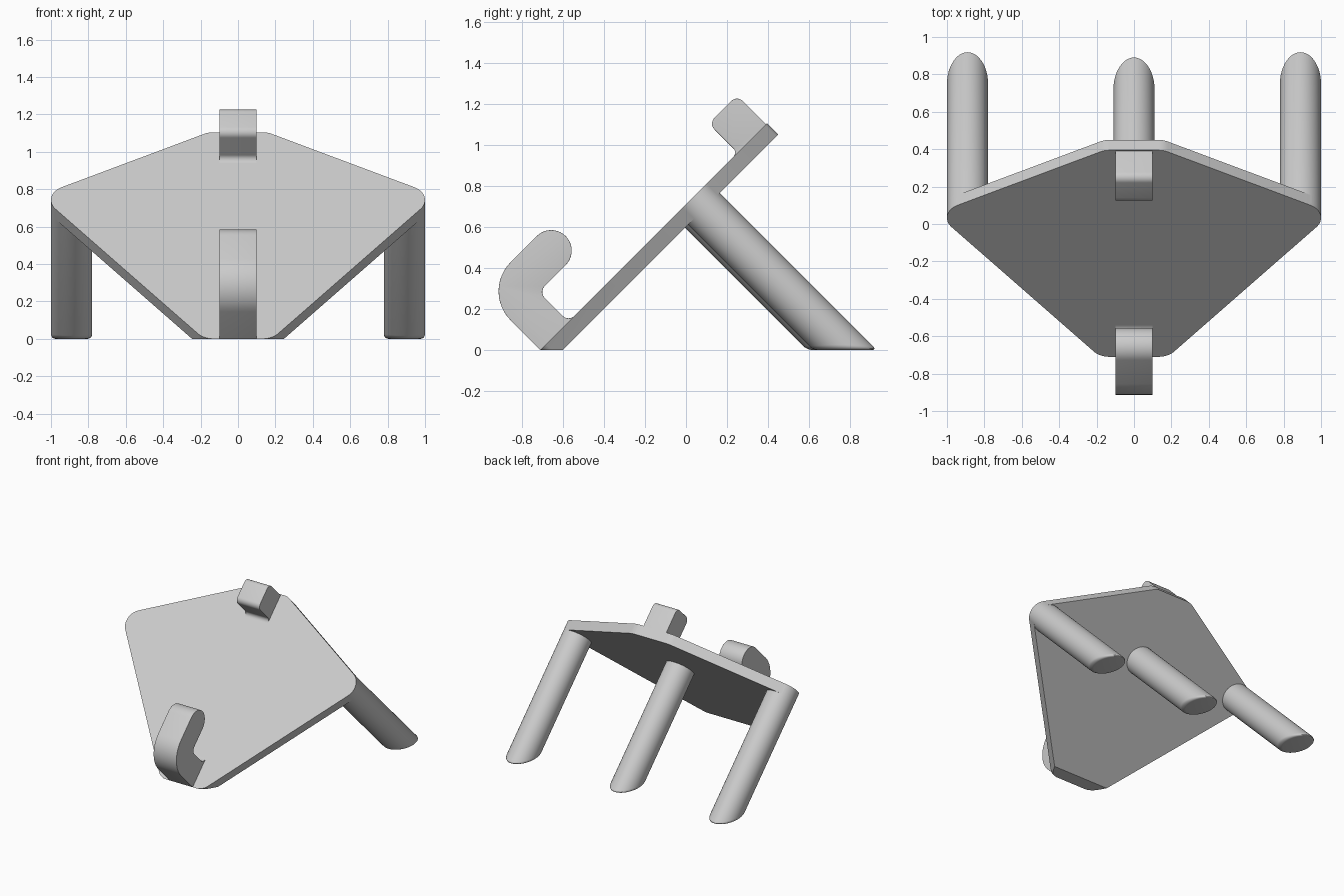
import bpy, bmesh
from math import sin, cos, radians, sqrt
from mathutils import Vector

if "Cube" in bpy.data.objects:
    bpy.data.objects.remove(bpy.data.objects["Cube"])

TILT = sqrt(0.5)          # the whole stand leans back 45 degrees
FRONT_Y = -0.71           # front lower edge of the plate

grey = bpy.data.materials.new("light_grey")
grey.diffuse_color = (0.6, 0.6, 0.6, 1)
grey.use_nodes = True
grey.node_tree.nodes["Principled BSDF"].inputs["Base Color"].default_value = grey.diffuse_color


def world(x, u, n):
    """x across, u up the slope, n out of the sloping front face."""
    return Vector((x, FRONT_Y + (u - n) * TILT, (u + n) * TILT))


def arc(cx, cy, r, a0, a1, steps=12):
    angles = [radians(a0 + (a1 - a0) * i / steps) for i in range(steps + 1)]
    return [(cx + r * cos(a), cy + r * sin(a)) for a in angles]


def prism(bottom, top):
    """Closed solid between two matching outlines."""
    bm = bmesh.new()
    a = [bm.verts.new(p) for p in bottom]
    b = [bm.verts.new(p) for p in top]
    bm.faces.new(a[::-1])
    bm.faces.new(b)
    for i in range(len(a)):
        j = (i + 1) % len(a)
        bm.faces.new((a[i], a[j], b[j], b[i]))
    bmesh.ops.recalc_face_normals(bm, faces=bm.faces[:])
    return bm


def cut_at_ground(bm):
    bmesh.ops.bisect_plane(bm, geom=bm.verts[:] + bm.edges[:] + bm.faces[:],
                           plane_co=(0, 0, 0), plane_no=(0, 0, 1), clear_inner=True)
    rim = [e for e in bm.edges if e.is_boundary]
    bmesh.ops.holes_fill(bm, edges=rim, sides=0)
    bmesh.ops.recalc_face_normals(bm, faces=bm.faces[:])
    return [e for e in bm.edges if all(abs(v.co.z) < 1e-5 for v in e.verts)]


def round_edges(bm, edges, width):
    bmesh.ops.bevel(bm, geom=edges, offset=width, offset_type='OFFSET',
                    segments=5, profile=0.5, affect='EDGES', clamp_overlap=True)


def finish(bm, name):
    bmesh.ops.recalc_face_normals(bm, faces=bm.faces[:])
    for f in bm.faces:
        f.smooth = True
    for e in bm.edges:
        e.smooth = e.calc_face_angle(0) < radians(32)
    mesh = bpy.data.meshes.new(name)
    bm.to_mesh(mesh)
    bm.free()
    mesh.materials.append(grey)
    bpy.context.collection.objects.link(bpy.data.objects.new(name, mesh))


# Sloping plate: kite outline with rounded corners, flat at the ground
half = (arc(0.13, 0.11, 0.11, -90, -39) + arc(0.89, 1.05, 0.11, -39, 62)
        + arc(0.13, 1.452, 0.11, 62, 90))
outline = half + [(-x, u) for x, u in reversed(half)]
plate = prism([world(x, u, -0.078) for x, u in outline],
              [world(x, u, 0) for x, u in outline])
cut_at_ground(plate)
finish(plate, "plate")

# Round legs square to the plate, with softened feet
for name, x, u in (("left_leg", -0.89, 1.05), ("right_leg", 0.89, 1.05),
                   ("middle_leg", 0, 1.03)):
    ring = arc(x, u, 0.11, 0, 360, 48)[:-1]
    leg = prism([world(p, q, -1.4) for p, q in ring],
                [world(p, q, -0.02) for p, q in ring])
    round_edges(leg, cut_at_ground(leg), 0.025)
    finish(leg, name)


def holder(name, profile, width):
    """Side profile (u, n) given thickness across x, side edges rounded."""
    bm = prism([world(-0.1, u, n) for u, n in profile],
               [world(0.1, u, n) for u, n in profile])

    def height(v):
        return (v.co.z - v.co.y + FRONT_Y) * TILT
    edges = [e for e in bm.edges
             if abs(e.verts[0].co.x - e.verts[1].co.x) < 1e-5
             and max(height(v) for v in e.verts) > 0.004]
    round_edges(bm, edges, width)
    finish(bm, name)


# Lower hook curling back over the plate
holder("lower_hook",
       [(0, 0)] + arc(0.2, 0.205, 0.2, 180, 90) + arc(0.38, 0.305, 0.1, 90, -90, 20)
       + arc(0.235, 0.165, 0.04, 90, 180, 8) + arc(0.235, 0.04, 0.04, 180, 270, 8)
       + [(0.235, -0.04), (0.05, -0.04)], 0.03)

# Upper stop block
holder("upper_block",
       arc(1.33, 0.03, 0.03, -90, 0, 8) + arc(1.4, 0.16, 0.04, 180, 90, 8)
       + arc(1.516, 0.16, 0.04, 90, 0, 8)
       + [(1.556, 0), (1.556, -0.04), (1.33, -0.04)], 0.03)
